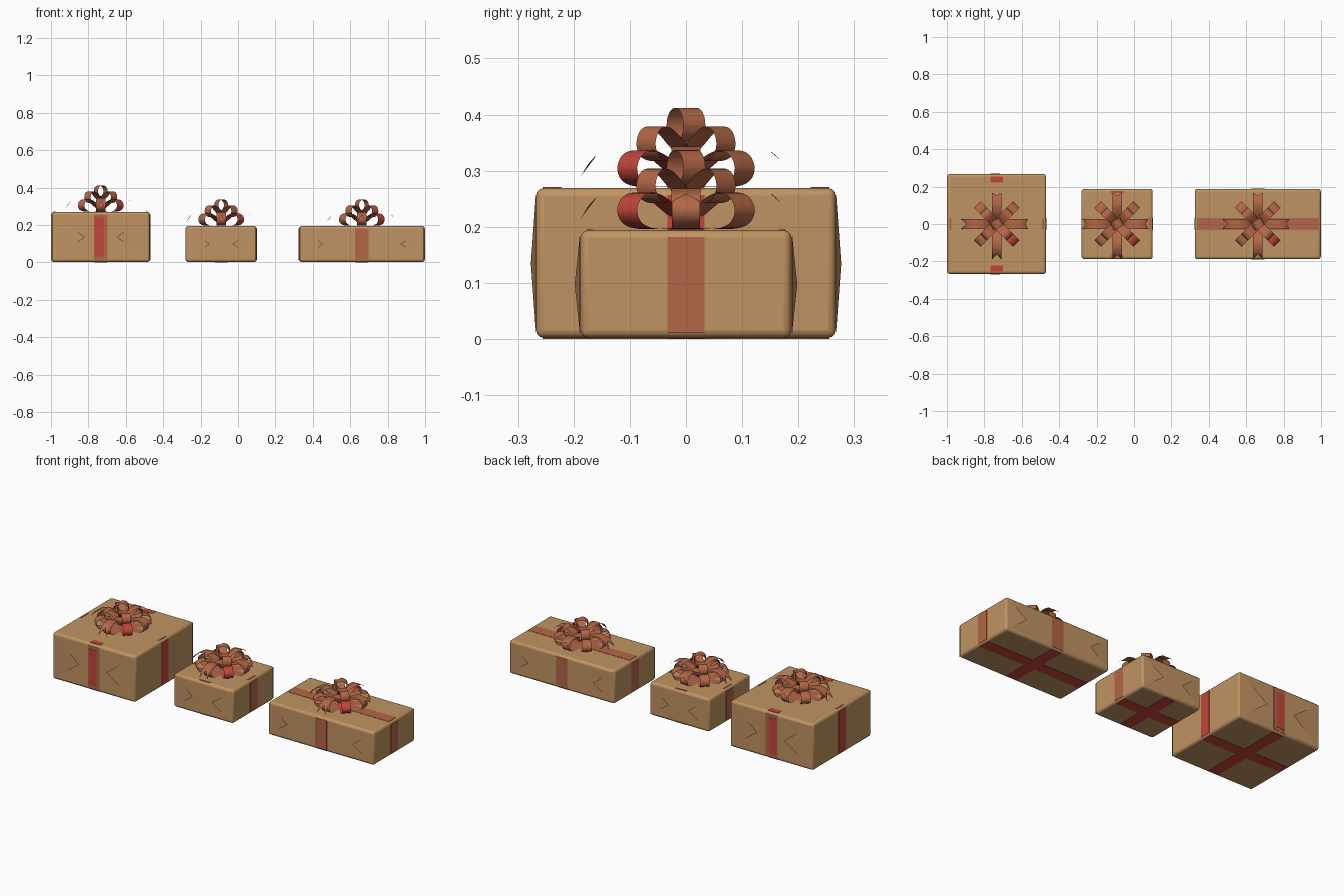
import bpy, bmesh, math
from mathutils import Vector, Matrix

if "Cube" in bpy.data.objects:
    bpy.data.objects.remove(bpy.data.objects["Cube"])


def material(name, rgb):
    m = bpy.data.materials.new(name)
    m.diffuse_color = (*rgb, 1)
    m.use_nodes = True
    m.node_tree.nodes["Principled BSDF"].inputs["Base Color"].default_value = m.diffuse_color
    return m


PAPER = material("kraft_paper", (0.53, 0.295, 0.122))
RIBBON = material("copper_ribbon", (0.45, 0.135, 0.063))
RED = material("red_ribbon", (0.54, 0.062, 0.043))


def make(name, verts, faces, mats, smooth=False):
    me = bpy.data.meshes.new(name)
    me.from_pydata([tuple(v) for v in verts], [], faces)
    for m in mats:
        me.materials.append(m)
    ob = bpy.data.objects.new(name, me)
    bpy.context.collection.objects.link(ob)
    if smooth:
        for p in me.polygons:
            p.use_smooth = True
    return ob


def spline(pts, n=4):
    """Catmull-Rom smoothing of a 2D path."""
    p = [Vector(q) for q in pts]
    p = [2 * p[0] - p[1]] + p + [2 * p[-1] - p[-2]]
    out = []
    for a, b, c, d in zip(p, p[1:], p[2:], p[3:]):
        for i in range(n):
            t = i / n
            out.append(0.5 * (2 * b + (c - a) * t + (2 * a - 5 * b + 4 * c - d) * t * t
                              + (3 * b - a - 3 * c + d) * t ** 3))
    return out + [p[-2]]


def strip(name, path, width, angle, origin, mat, notch=0):
    """Ribbon strip: an (r, z) path swept sideways, then turned about z."""
    rows = list(path)
    rot = Matrix.Rotation(angle, 3, 'Z')
    verts, faces = [], []
    for i, (r, z) in enumerate(rows):
        for s in (-0.5, 0, 0.5):
            rr, zz = r, z
            if notch and i == len(rows) - 1 and s == 0:
                rr, zz = rows[-1 - notch]      # forked end
                rr, zz = rr + 0.002, zz
            elif notch and s == 0 and i >= len(rows) - notch:
                rr, zz = rows[-1 - notch]
            verts.append(rot @ Vector((rr, s * width, zz)) + origin)
    for i in range(len(rows) - 1):
        for j in (0, 1):
            a = i * 3 + j
            faces.append((a, a + 1, a + 4, a + 3))
    return make(name, verts, faces, [mat], True)


LOOP = [(0, .004), (.06, .002), (.11, .004), (.138, .015), (.148, .036), (.136, .058),
        (.108, .067), (.075, .058), (.035, .035), (0, .014)]
TAIL = [(.02, .035), (.06, .062), (.1, .074), (.135, .07), (.168, .05), (.188, .02)]


def bow(n, x, z):
    o = Vector((x, 0, z))
    loop = spline(LOOP)
    # lower ring of loops, upper ring of loops
    for k in range(8):
        a = k * math.pi / 4
        strip(f"bow_{n}_lower_loop", loop, 0.05, a, o, RED if k == 7 else RIBBON)
    for k in range(4):
        a = (k + 0.5) * math.pi / 2
        strip(f"bow_{n}_upper_loop", [(r * 0.68, q * 0.95 + 0.046) for r, q in loop],
              0.048, a, o, RIBBON)
    # forked tails, shorter on the positive sides
    for k in range(4):
        pts = [(r, q) for r, q in TAIL]
        if k < 2:
            pts = pts[:4] + [(.155, .062), (.168, .05)]
        strip(f"bow_{n}_tail", spline(pts), 0.052, k * math.pi / 2, o, RIBBON, notch=5)
    # ring in the middle
    ring = [(0.03 * math.cos(t * math.pi / 12), 0.112 + 0.031 * math.sin(t * math.pi / 12))
            for t in range(25)]
    strip(f"bow_{n}_centre_ring", ring, 0.045, math.radians(30), o, RIBBON)


def plate(name, lo, hi, mat):
    """Thin block between two corners."""
    bm = bmesh.new()
    bmesh.ops.create_cube(bm, size=1)
    lo, hi = Vector(lo), Vector(hi)
    for v in bm.verts:
        v.co = Vector([l + (c + 0.5) * (h - l) for l, h, c in zip(lo, hi, v.co)])
    me = bpy.data.meshes.new(name)
    bm.to_mesh(me)
    bm.free()
    me.materials.append(mat)
    ob = bpy.data.objects.new(name, me)
    bpy.context.collection.objects.link(ob)
    return ob


def gift(n, x, hx, hy, h, front, top_full):
    # wrapped box with soft edges
    box = plate(f"box_{n}", (x - hx, -hy, 0.002), (x + hx, hy, h), PAPER)
    b = box.modifiers.new("soft_edges", 'BEVEL')
    b.width, b.segments = 0.014, 3
    bpy.context.view_layer.objects.active = box
    box.select_set(True)
    bpy.ops.object.shade_smooth_by_angle(angle=math.radians(50))
    box.select_set(False)
    # folded paper triangles, tips lifted off the front and back
    e, mid = 0.006, h / 2
    for sy in (-1, 1):
        for sx in (-1, 1):
            edge, y = x + sx * (hx - e), sy * (hy + 0.0008)
            tip = (x + sx * (hx - 1.33 * mid), sy * (hy + 0.01), mid)
            make(f"paper_fold_{n}", [(edge, y, h - e), (edge, y, e + 0.002), tip],
                 [(0, 1, 2) if sx * sy > 0 else (0, 2, 1)], [PAPER])
    # ribbon bands
    w, t, c = 0.033, 0.0015, 0.012
    for s in (-1, 1):
        xs = sorted((x + s * hx, x + s * (hx + t)))
        plate(f"side_band_{n}", (xs[0], -w, c), (xs[1], w, h - c),
              RED if n == "large" else RIBBON)
        if front:
            ys = sorted((s * hy, s * (hy + t)))
            plate(f"front_band_{n}", (x - w - 0.004, ys[0], c), (x + w + 0.004, ys[1], h - c), RIBBON)
            if n == "large":
                ys = sorted((s * hy, s * (hy + 2 * t)))
                plate("red_band_patch", (x - 0.032, ys[0], 0.03), (x + 0.018, ys[1], h - 0.03), RED)
        if not top_full:
            ys = sorted((s * (hy - 0.012), s * (hy - (0.045 if front else 0.022))))
            plate(f"top_band_end_{n}", (x - w, ys[0], h - t), (x + w, ys[1], h + t), RED)
            xs = sorted((x + s * (hx - 0.012), x + s * (hx - 0.022)))
            plate(f"top_band_end_{n}", (xs[0], -w, h - t), (xs[1], w, h + t), RIBBON)
    if top_full:
        plate(f"top_band_{n}", (x - hx + c, -w, h - t), (x + hx - c, w, h + t), RIBBON)
    plate(f"bottom_band_long_{n}", (x - hx + c, -w, 0.0005), (x + hx - c, w, 0.003), RED)
    plate(f"bottom_band_cross_{n}", (x - w, -hy + c, 0), (x + w, hy - c, 0.003), RED)
    bow(n, x, h)


gift("large", -0.734, 0.2645, 0.267, 0.269, True, False)
gift("small", -0.09, 0.19, 0.188, 0.194, False, False)
gift("long", 0.662, 0.3365, 0.188, 0.194, True, True)
